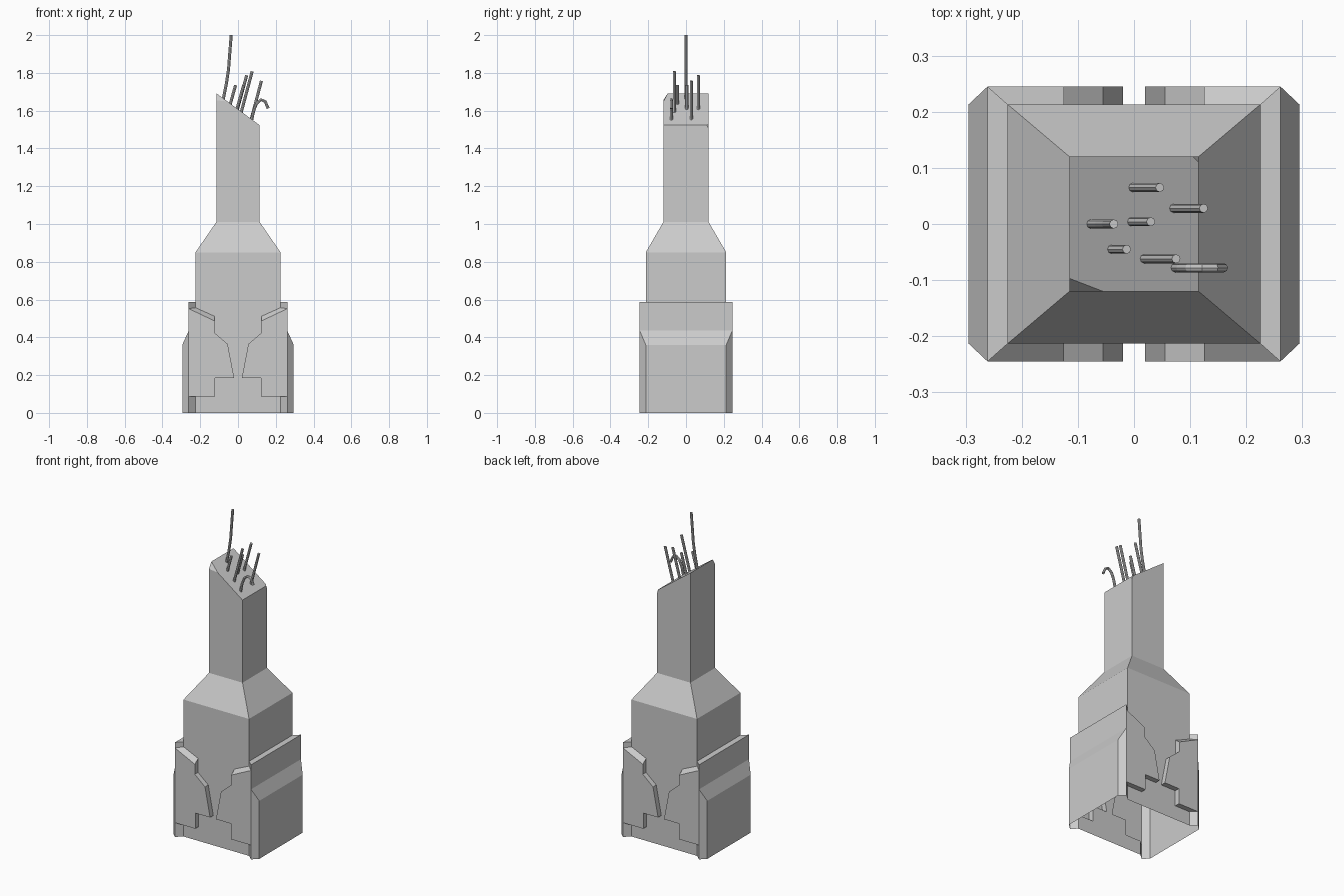
import bpy, bmesh
from mathutils import Vector

if "Cube" in bpy.data.objects:
    bpy.data.objects.remove(bpy.data.objects["Cube"])

BX, BY = 0.225, 0.213      # body half sizes
PX, PY = 0.261, 0.245      # plate corner half sizes
OX = 0.295                 # outermost side face


def make_object(name, bm):
    bmesh.ops.remove_doubles(bm, verts=bm.verts, dist=1e-5)
    bmesh.ops.recalc_face_normals(bm, faces=bm.faces)
    me = bpy.data.meshes.new(name)
    bm.to_mesh(me)
    bm.free()
    ob = bpy.data.objects.new(name, me)
    bpy.context.collection.objects.link(ob)
    return ob


def loft(rings):
    """Closed solid through rings of equal point count."""
    bm = bmesh.new()
    vs = [[bm.verts.new(p) for p in r] for r in rings]
    n = len(rings[0])
    for a, b in zip(vs, vs[1:]):
        for i in range(n):
            j = (i + 1) % n
            bm.faces.new((a[i], a[j], b[j], b[i]))
    bm.faces.new(vs[0])
    bm.faces.new(vs[-1])
    return bm


def rect(x, y, z, z_right=None):
    zr = z if z_right is None else z_right
    return [(-x, -y, z), (x, -y, zr), (x, y, zr), (-x, y, z)]


def chip(bm, a, b, c, outward):
    """Break off a corner along the plane through three points."""
    a, b, c = Vector(a), Vector(b), Vector(c)
    n = (b - a).cross(c - a).normalized()
    if n.dot(Vector(outward)) < 0:
        n = -n
    r = bmesh.ops.bisect_plane(bm, geom=bm.verts[:] + bm.edges[:] + bm.faces[:],
                               plane_co=a, plane_no=n, clear_outer=True)
    bmesh.ops.holes_fill(bm, edges=[e for e in bm.edges if e.is_boundary])


# Pillar body: square base, sloped shoulder, slim neck with slanted break
bm = loft([rect(BX, BY, 0), rect(BX, BY, 0.85), rect(0.115, 0.12, 1.01),
           rect(0.115, 0.12, 1.692, 1.523)])
chip(bm, (-0.115, -0.097, 1.692), (-0.055, -0.12, 1.648), (-0.115, -0.12, 1.655), (0, -1, 1))
chip(bm, (0.115, 0.11, 1.523), (0.105, 0.12, 1.53), (0.115, 0.12, 1.505), (0, 1, 1))
body = make_object("pillar_shell", bm)

# Side plates: chamfered slabs that thin out towards the top
plates = []
for sx in (1, -1):
    rings = []
    for z, thick in ((0, 1), (0.36, 1), (0.435, 0), (0.587, 0)):
        cx, cy = (OX, BY) if thick else (PX, PY)
        half = [(BX, -BY), (PX, -PY), (cx, -cy)]
        pts = half + [(x, -y) for x, y in reversed(half)]
        rings.append([(sx * x, y, z) for x, y in pts])
    plates.append(make_object("side_plate", loft(rings)))

# Stepped cover plates on front and back, with a sloped top edge
outer = [(PX, 0.552), (0.125, 0.487), (0.125, 0.425), (0.055, 0.365),
         (0.02, 0.185), (0.122, 0.185), (0.122, 0.088), (PX, 0.088)]
inner = [(BX, 0.557), (0.125, 0.512)] + outer[2:7] + [(BX, 0.088)]
for sx in (1, -1):
    for sy in (1, -1):
        plates.append(make_object("cover_plate", loft([
            [(sx * x, sy * PY, z) for x, z in outer],
            [(sx * x, sy * BY, z) for x, z in inner]])))

# Merge the plates with the body into one shell
bpy.context.view_layer.objects.active = body
for p in plates:
    m = body.modifiers.new("join", 'BOOLEAN')
    m.operation, m.solver, m.object = 'UNION', 'EXACT', p
    bpy.ops.object.modifier_apply(modifier=m.name)
    bpy.data.objects.remove(p)

# Open underside
bm = bmesh.new()
bm.from_mesh(body.data)
bmesh.ops.delete(bm, geom=[f for f in bm.faces if all(v.co.z < 1e-3 for v in f.verts)],
                 context='FACES')
bm.to_mesh(body.data)
bm.free()

# Bent reinforcing rods: y position and (x, z) path
rods = [
    (0.0, [(-0.08, 1.65), (-0.062, 1.74), (-0.05, 1.82), (-0.044, 1.9), (-0.036, 2.0)]),
    (0.065, [(-0.005, 1.6), (0.046, 1.787)]),
    (0.028, [(0.066, 1.54), (0.124, 1.758)]),
    (0.004, [(-0.008, 1.6), (0.03, 1.735)]),
    (-0.045, [(-0.045, 1.62), (-0.013, 1.735)]),
    (-0.062, [(0.014, 1.58), (0.075, 1.808)]),
    (-0.078, [(0.07, 1.54), (0.083, 1.6), (0.098, 1.638), (0.122, 1.658),
              (0.144, 1.648), (0.16, 1.612)]),
]
for y, path in rods:
    cu = bpy.data.curves.new("rod", 'CURVE')
    cu.dimensions = '3D'
    cu.bevel_depth, cu.bevel_resolution, cu.use_fill_caps = 0.008, 2, True
    sp = cu.splines.new('POLY')
    sp.points.add(len(path) - 1)
    sp.use_smooth = False
    for pt, (x, z) in zip(sp.points, path):
        pt.co = (x, y, z, 1)
    bpy.context.collection.objects.link(bpy.data.objects.new("rod", cu))
